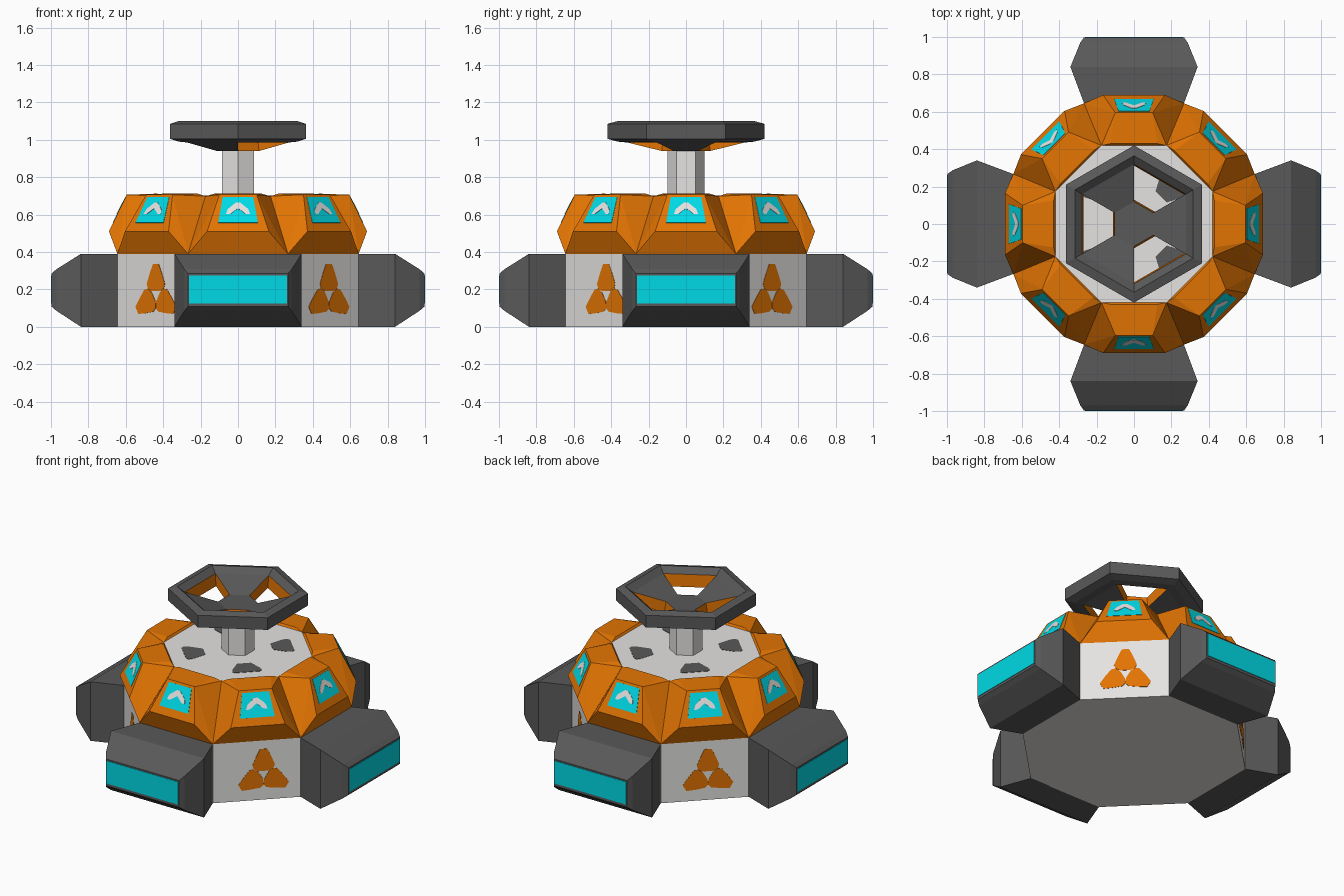
import bpy, bmesh, math
from mathutils import Matrix, Vector

if "Cube" in bpy.data.objects:
    bpy.data.objects.remove(bpy.data.objects["Cube"])


def material(name, rgb):
    m = bpy.data.materials.new(name)
    m.diffuse_color = (*rgb, 1)
    m.use_nodes = True
    m.node_tree.nodes["Principled BSDF"].inputs["Base Color"].default_value = m.diffuse_color
    return m


ORANGE = material("orange", (0.76, 0.175, 0.001))
LIGHT = material("light_grey", (0.78, 0.77, 0.75))
DARK = material("dark_grey", (0.10, 0.10, 0.10))
CYAN = material("cyan", (0.0, 0.70, 0.79))


def build(name, verts, faces, mats, mat=Matrix()):
    """Mesh object from points; a face may be (indices, material index)."""
    bm = bmesh.new()
    vs = [bm.verts.new(mat @ Vector(v)) for v in verts]
    for f in faces:
        idx, mi = f if isinstance(f[0], tuple) else (f, 0)
        bm.faces.new([vs[i] for i in idx]).material_index = mi
    bmesh.ops.recalc_face_normals(bm, faces=bm.faces)
    me = bpy.data.meshes.new(name)
    bm.to_mesh(me)
    bm.free()
    for m in mats:
        me.materials.append(m)
    ob = bpy.data.objects.new(name, me)
    bpy.context.collection.objects.link(ob)
    return ob


def loft(name, loops, mats, mat=Matrix()):
    """Skin a row of equal-length loops and cap both ends."""
    n, k = len(loops[0]), len(loops)
    faces = [tuple(range(n)), tuple(range((k - 1) * n, k * n))]
    for j in range(k - 1):
        for i in range(n):
            a, b = j * n + i, j * n + (i + 1) % n
            faces.append((a, b, b + n, a + n))
    return build(name, [v for l in loops for v in l], faces, mats, mat)


def ring(n, radius, z, start):
    return [(radius * math.cos(start + 2 * math.pi * i / n),
             radius * math.sin(start + 2 * math.pi * i / n), z) for i in range(n)]


def plate(name, pts, m, mat, lo=-0.002, hi=0.002):
    return loft(name, [[(x, y, lo) for x, y in pts], [(x, y, hi) for x, y in pts]], [m], mat)


def frame(origin, up):
    """Frame on a front-facing surface: x right, y along up, z outward."""
    x, y = Vector((1, 0, 0)), Vector(up).normalized()
    m = Matrix((x, y, x.cross(y))).transposed().to_4x4()
    return Matrix.Translation(origin) @ m


def turn(deg):
    return Matrix.Rotation(math.radians(deg), 4, 'Z')


OCT = 1 / math.cos(math.pi / 8)
T8 = math.tan(math.pi / 8)

# octagonal base and light top deck
loft("base", [ring(8, 0.645 * OCT, z, math.pi / 8) for z in (0, 0.39)], [LIGHT])
loft("top_deck", [ring(8, 0.42 * OCT, z, math.pi / 8) for z in (0.6, 0.70)], [LIGHT])

# eight faceted collar segments with cyan plates and chevrons
half = [(0.645 * T8, -0.645, 0.39), (0.42 * T8, -0.42, 0.698), (0.165, -0.69, 0.51),
        (0.10, -0.595, 0.706), (0.125, -0.43, 0.712)]
seg_verts = half + [(-x, y, z) for x, y, z in half]
seg_faces = [(0, 2, 7, 5), (2, 3, 8, 7), (3, 4, 9, 8), (4, 1, 6, 9), (0, 1, 6, 5)]
for s in (0, 5):
    seg_faces += [(s, s + 2, s + 3), (s, s + 3, s + 1), (s + 3, s + 4, s + 1)]
slope = frame((0, -0.6425, 0.608), (0, 0.095, 0.196))
chevron = [(-0.065, -0.008), (-0.055, 0.022), (-0.012, 0.06), (0.012, 0.06), (0.055, 0.022),
           (0.065, -0.008), (0.043, -0.008), (0, 0.026), (-0.043, -0.008)]
for k in range(8):
    r = turn(45 * k)
    build(f"collar_segment_{k}", seg_verts, seg_faces, [ORANGE], r)
    plate(f"collar_light_{k}", [(-0.106, -0.058), (0.106, -0.058), (0.082, 0.094), (-0.082, 0.094)],
          CYAN, r @ slope)
    plate(f"collar_chevron_{k}", chevron, LIGHT, r @ slope, 0.001, 0.004)

# four side blocks with a cyan outer face
sections = [(0.64, 0.265, 0, 0.39), (0.84, 0.34, 0, 0.39),
            (0.97, 0.287, 0.085, 0.308), (0.997, 0.268, 0.108, 0.285)]
loops = [[(-w, -d, a), (w, -d, a), (w, -d, b), (-w, -d, b)] for d, w, a, b in sections]
for k in range(4):
    r = turn(90 * k)
    loft(f"side_block_{k}", loops, [DARK], r)
    plate(f"side_light_{k}", [(-0.262, -0.075), (0.262, -0.075), (0.262, 0.075), (-0.262, 0.075)],
          CYAN, r @ frame((0, -0.997, 0.2), (0, 0, 1)), hi=0.003)

# three-part emblem on each diagonal face, dark inset on the deck above it
petal = [(-0.022, 0.165), (0.022, 0.165), (0.046, 0.115), (0.068, 0.06),
         (0.06, 0.035), (0.03, 0.02), (-0.03, 0.02), (-0.06, 0.035),
         (-0.068, 0.06), (-0.046, 0.115)]
for k, shift in enumerate((0.042, 0.005, 0.02, 0.025)):
    r = turn(45 + 90 * k)
    face = r @ frame((shift, -0.645, 0.17), (0, 0, 1))
    for j in range(3):
        plate(f"side_mark_{k}_{j}", petal, ORANGE, face @ turn(120 * j))
    plate(f"deck_inset_{k}", [(-0.09, -0.315), (-0.075, -0.33), (0.075, -0.33), (0.09, -0.315),
                              (0.085, -0.285), (0.042, -0.205), (-0.042, -0.205), (-0.085, -0.285)],
          DARK, r @ Matrix.Translation((0, 0, 0.70)))

# hexagonal stem
loft("stem", [ring(6, 0.1, z, math.pi / 6) for z in (0.69, 0.945)], [LIGHT])

# hexagonal hand wheel: rim profile per side, alternate sectors open with orange walls
profile = [(0.12, 1.01), (0.32, 1.065), (0.365, 1.10), (0.42, 1.085),
           (0.42, 1.005), (0.365, 0.99), (0.312, 0.985), (0.13, 0.94)]
P = len(profile)
verts = [v for rad, z in profile for v in ring(6, rad, z, math.pi / 6)]
faces = [(tuple(range(6)), 0), (tuple(range((P - 1) * 6, P * 6)), 0)]
for i in range(6):
    n = (i + 1) % 6

    def quad(a, b, m):
        faces.append(((a * 6 + i, a * 6 + n, b * 6 + n, b * 6 + i), m))
    for j in range(1, P - 2):
        quad(j, j + 1, 0)
    if i % 2 == 0:      # open window
        quad(1, P - 2, 1)
        quad(0, P - 1, 1)
    else:               # solid spoke
        quad(0, 1, 0)
        quad(P - 2, P - 1, 0)
    faces.append(((i, 6 + i, (P - 2) * 6 + i, (P - 1) * 6 + i), 1))
build("hand_wheel", verts, faces, [DARK, ORANGE])
